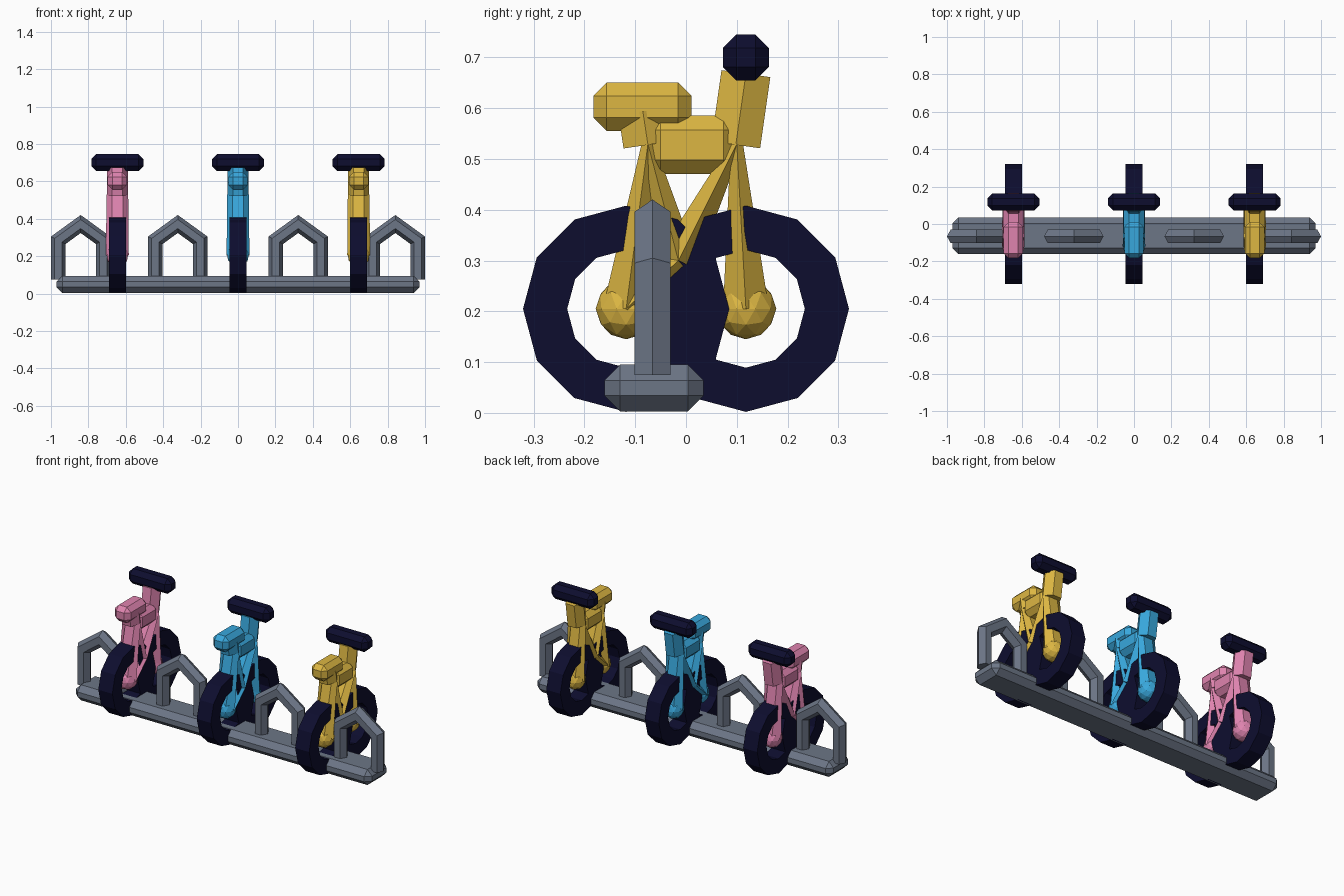
import bpy, bmesh
from math import pi, sin, cos
from mathutils import Vector, Matrix

if "Cube" in bpy.data.objects:
    bpy.data.objects.remove(bpy.data.objects["Cube"])


def material(name, rgb):
    m = bpy.data.materials.new(name)
    m.use_nodes = True
    m.diffuse_color = (*rgb, 1)
    m.node_tree.nodes["Principled BSDF"].inputs["Base Color"].default_value = (*rgb, 1)
    return m


GREY = material("steel grey", (0.15, 0.18, 0.24))
NAVY = material("dark navy", (0.004, 0.004, 0.028))
PINK = material("pink", (0.74, 0.23, 0.43))
BLUE = material("sky blue", (0.04, 0.39, 0.72))
YELLOW = material("mustard yellow", (0.72, 0.47, 0.055))


def finish(bm, name, mat):
    bmesh.ops.recalc_face_normals(bm, faces=bm.faces)
    me = bpy.data.meshes.new(name)
    bm.to_mesh(me)
    bm.free()
    me.materials.append(mat)
    ob = bpy.data.objects.new(name, me)
    bpy.context.collection.objects.link(ob)
    return ob


def loft(name, rings, mat, closed=False):
    """Skin a list of equal point rings; cap the ends unless closed."""
    bm = bmesh.new()
    vs = [[bm.verts.new(p) for p in ring] for ring in rings]
    n = len(vs[0])
    pairs = list(zip(vs, vs[1:])) + ([(vs[-1], vs[0])] if closed else [])
    for a, b in pairs:
        for i in range(n):
            j = (i + 1) % n
            bm.faces.new((a[i], a[j], b[j], b[i]))
    if not closed:
        bm.faces.new(vs[0])
        bm.faces.new(vs[-1])
    return finish(bm, name, mat)


def bevelled_box(name, center, size, bevel, mat):
    bm = bmesh.new()
    bmesh.ops.create_cube(bm, size=1, matrix=Matrix.Translation(center) @ Matrix.Diagonal((*size, 1)))
    bmesh.ops.bevel(bm, geom=bm.edges[:], offset=bevel, segments=1, affect="EDGES")
    return finish(bm, name, mat)


def hex_tube(name, x, a, b, ra, rb, mat):
    """Six-sided tube between two (y, z) points; each radius is (x, across)."""
    a, b = Vector((x, *a)), Vector((x, *b))
    side = Vector((1, 0, 0))
    across = (b - a).normalized().cross(side)
    rings = [[p + side * r[0] * cos(i * pi / 3) + across * r[1] * sin(i * pi / 3) for i in range(6)]
             for p, r in ((a, ra), (b, rb))]
    return loft(name, rings, mat)


def wheel(name, x, y, z, mat):
    rings = []
    for k in range(12):
        t = k * pi / 6
        rings.append([(x + dx, y + r * cos(t), z + r * sin(t))
                      for dx, r in ((-0.046, 0.116), (0.046, 0.116), (0.046, 0.203), (-0.046, 0.203))])
    return loft(name, rings, mat, closed=True)


def arch(name, x, y, mat):
    """Mitred six-sided tube along a house-shaped path."""
    path = [Vector(p) for p in ((-0.12, 0.075), (-0.12, 0.285), (0, 0.372), (0.12, 0.285), (0.12, 0.075))]
    rings = []
    for i, p in enumerate(path):
        d0 = (p - path[i - 1]).normalized() if i > 0 else None
        d1 = (path[i + 1] - p).normalized() if i < len(path) - 1 else None
        d0, d1 = d0 or d1, d1 or d0
        t = (d0 + d1).normalized()
        normal = Vector((-t.y, t.x)) / t.dot(d1)
        ring = []
        for k in range(6):
            q = p + normal * 0.039 * cos(k * pi / 3)
            ring.append((x + q.x, y + 0.041 * sin(k * pi / 3), q.y))
        rings.append(ring)
    return loft(name, rings, mat)


def bike(tag, x, mat):
    hub_z, reach = 0.205, 0.118
    front_hub, rear_hub = (reach, hub_z), (-reach, hub_z)
    head, seat_joint, bracket = (0.1, 0.53), (-0.075, 0.53), (-0.015, 0.3)

    # Wheels and hubs
    for end, y in (("front", reach), ("rear", -reach)):
        wheel(f"{tag}_{end}_wheel", x, y, hub_z, NAVY)
        bm = bmesh.new()
        bmesh.ops.create_icosphere(bm, subdivisions=2, radius=0.06,
                                   matrix=Matrix.Translation((x, y, hub_z)))
        finish(bm, f"{tag}_{end}_hub", mat)

    # Tapered frame struts
    thin, wide = (0.058, 0.014), (0.061, 0.052)
    hex_tube(f"{tag}_front_fork", x, head, front_hub, thin, wide, mat)
    hex_tube(f"{tag}_seat_stay", x, seat_joint, rear_hub, thin, wide, mat)
    hex_tube(f"{tag}_down_tube", x, head, bracket, thin, (0.06, 0.045), mat)
    hex_tube(f"{tag}_seat_tube", x, seat_joint, bracket, thin, (0.06, 0.04), mat)
    hex_tube(f"{tag}_chain_stay", x, bracket, rear_hub, (0.06, 0.035), (0.06, 0.035), mat)

    # Top beam, head tube and seat post
    bevelled_box(f"{tag}_top_beam", (x, 0.012, 0.528), (0.11, 0.18, 0.115), 0.028, mat)
    tube = (0.056, 0.056)
    hex_tube(f"{tag}_head_tube", x, (0.098, 0.528), (0.118, 0.668), tube, tube, mat)
    hex_tube(f"{tag}_seat_post", x, (-0.075, 0.528), (-0.085, 0.594), tube, tube, mat)

    # Seat and handlebar
    bevelled_box(f"{tag}_seat", (x, -0.086, 0.603), (0.104, 0.193, 0.095), 0.026, mat)
    bevelled_box(f"{tag}_handlebar", (x, 0.118, 0.7), (0.278, 0.09, 0.09), 0.026, NAVY)


# Rack with four arches
bevelled_box("rack_base", (0, -0.063, 0.049), (1.94, 0.195, 0.092), 0.031, GREY)
for label, ax in (("outer", 0.841), ("inner", 0.322)):
    for side, s in (("left", 1), ("right", -1)):
        arch(f"{side}_{label}_arch", s * ax, -0.066, GREY)

# Three bikes
for tag, x, mat in (("pink_bike", -0.645, PINK), ("blue_bike", 0, BLUE), ("yellow_bike", 0.645, YELLOW)):
    bike(tag, x, mat)
